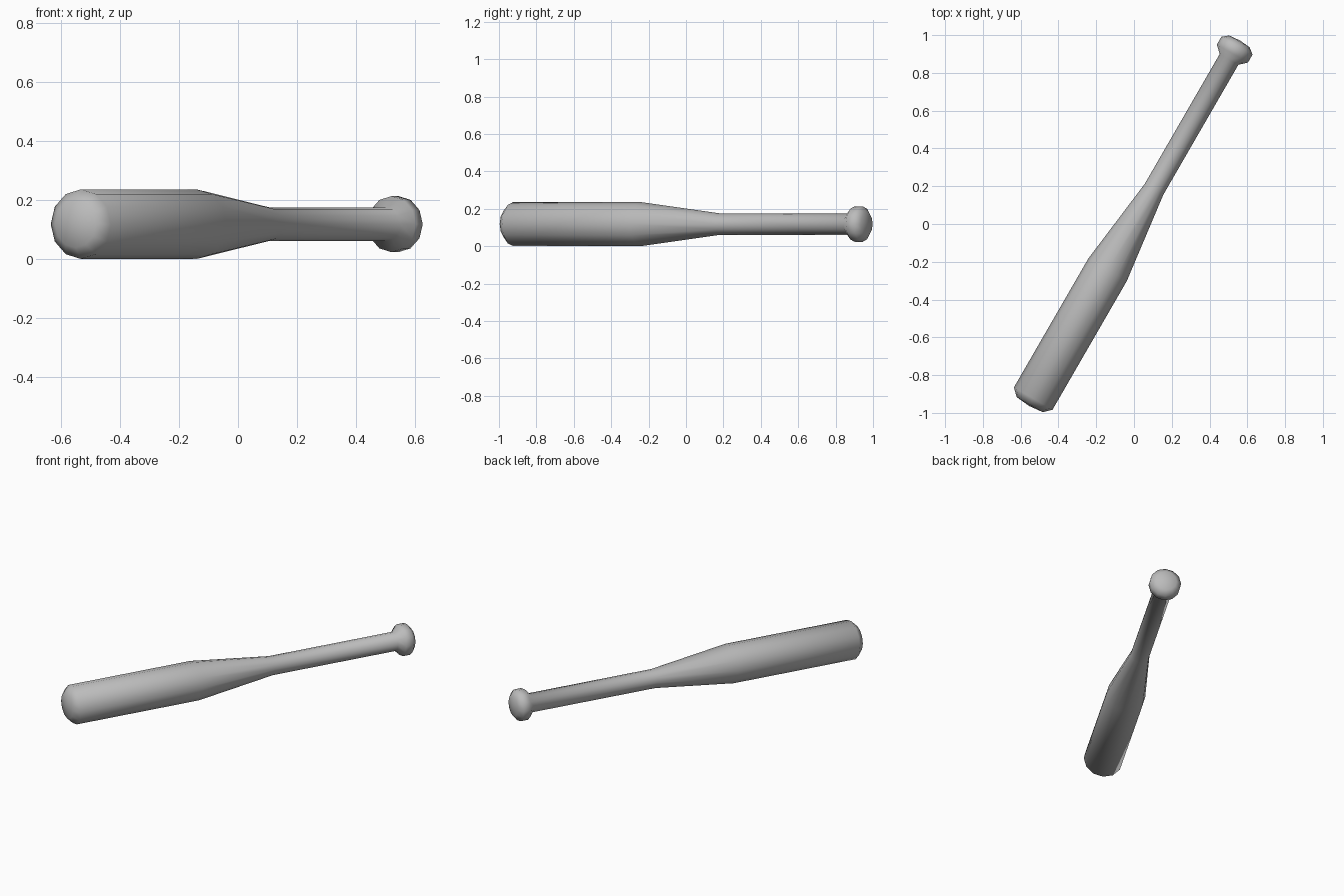
import bpy, bmesh, math
from mathutils import Matrix

cube = bpy.data.objects.get("Cube")
if cube:
    bpy.data.objects.remove(cube, do_unlink=True)

SIDES = 12
RADIUS = 0.118

# One plain grey for the whole bat
grey = bpy.data.materials.new("plain_grey")
grey.use_nodes = True
colour = (0.5, 0.5, 0.5, 1)
grey.diffuse_color = colour
grey.node_tree.nodes["Principled BSDF"].inputs["Base Color"].default_value = colour

# Profile along the bat: (distance, radius), barrel end to knob
profile = [(-1.104, 0.08), (-1.067, RADIUS), (-0.28, RADIUS), (0.212, 0.057),
           (1.006, 0.057), (1.042, 0.095), (1.09, 0.095), (1.116, 0.063)]
TIP, BUTT = -1.112, 1.122

bm = bmesh.new()
rings = []
for along, r in profile:
    angles = [math.tau * i / SIDES for i in range(SIDES)]
    rings.append([bm.verts.new((along, r * math.cos(a), r * math.sin(a))) for a in angles])
for a, b in zip(rings, rings[1:]):
    for i in range(SIDES):
        j = (i + 1) % SIDES
        bm.faces.new((a[i], a[j], b[j], b[i]))

# Slightly domed ends
for ring, along in ((rings[0], TIP), (rings[-1], BUTT)):
    centre = bm.verts.new((along, 0, 0))
    for i in range(SIDES):
        bm.faces.new((ring[i], ring[(i + 1) % SIDES], centre))
bmesh.ops.recalc_face_normals(bm, faces=bm.faces)

# Lay the bat diagonally on the ground
bm.transform(Matrix.Translation((0, 0, RADIUS)) @ Matrix.Rotation(math.radians(60), 4, "Z"))
for face in bm.faces:
    face.smooth = True

mesh = bpy.data.meshes.new("bat")
bm.to_mesh(mesh)
bm.free()
mesh.materials.append(grey)
bat = bpy.data.objects.new("bat", mesh)
bpy.context.collection.objects.link(bat)
